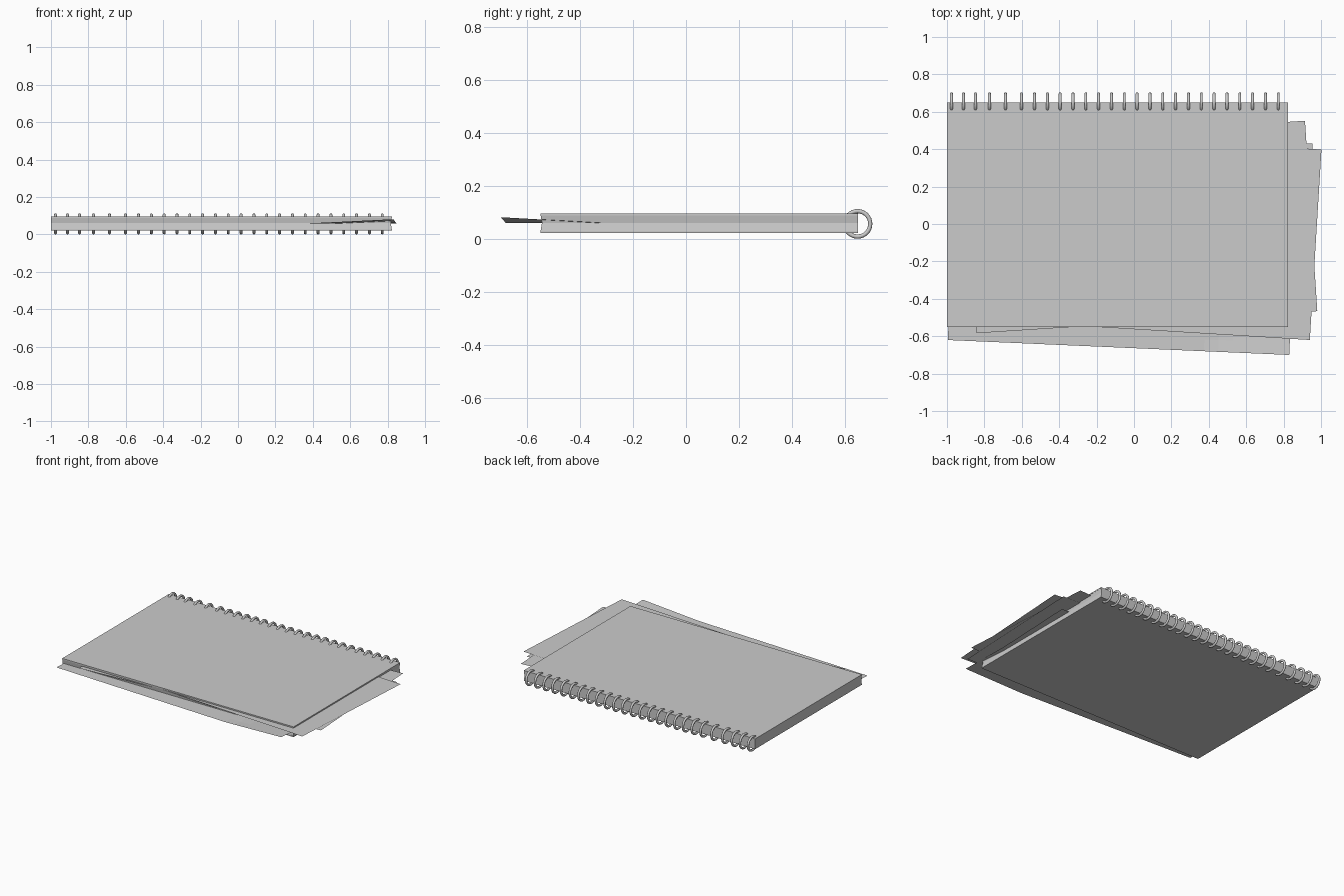
import bpy, bmesh
from math import radians, pi
from mathutils import Matrix, Vector

if "Cube" in bpy.data.objects:
    bpy.data.objects.remove(bpy.data.objects["Cube"])

X0, X1, Y0, Y1 = -1.0, 0.823, -0.55, 0.65


def finish(bm, name):
    me = bpy.data.meshes.new(name)
    bm.to_mesh(me)
    bm.free()
    ob = bpy.data.objects.new(name, me)
    bpy.context.collection.objects.link(ob)
    return ob


def slab(name, layers):
    """Stack of rectangles, each (height, inset on the three open sides)."""
    bm = bmesh.new()
    rings = []
    for z, i in layers:
        pts = [(X0, Y0 + i), (X1 - i, Y0 + i), (X1 - i, Y1), (X0, Y1)]
        rings.append([bm.verts.new((x, y, z)) for x, y in pts])
    bm.faces.new(rings[0][::-1])
    bm.faces.new(rings[-1])
    for a, b in zip(rings, rings[1:]):
        for k in range(4):
            n = (k + 1) % 4
            bm.faces.new((a[k], a[n], b[n], b[k]))
    return finish(bm, name)


# Covers and the bound page block with slightly hollow edges
slab("back_cover", [(0.022, 0), (0.030, 0)])
slab("page_block", [(0.030, 0.001), (0.060, 0.006), (0.087, 0.001)])
slab("front_cover", [(0.087, 0), (0.095, 0)])


# Loose sheets, each placed by its lower right corner
def sheet(name, corner, angle, z, curl=0.0):
    w, h = 1.827, 1.02
    bm = bmesh.new()
    bmesh.ops.create_grid(bm, x_segments=24, y_segments=16, size=0.5)
    for v in bm.verts:
        x, y = (v.co.x - 0.5) * w, (v.co.y + 0.5) * h
        t = max(0.0, 1 + x / 0.45 - y / 0.4)
        v.co = (x, y, curl * t)
    m = Matrix.Translation(Vector((*corner, z))) @ Matrix.Rotation(radians(angle), 4, 'Z')
    bm.transform(m)
    return finish(bm, name)


sheet("loose_sheet_bottom", (0.83, -0.70), -2.5, 0.059, 0.022)
sheet("loose_sheet_lower", (0.91, -0.59), -2.5, 0.075)
sheet("loose_sheet_upper", (0.98, -0.466), 3.7, 0.080)
sheet("loose_sheet_top", (0.94, -0.62), -3.5, 0.085)

# Binding rings, with slightly uneven spacing at the left end
ring_x = [-0.976, -0.912, -0.848, -0.773, -0.687, -0.602]
ring_x += [-0.532 + k * 0.0686 for k in range(20)]
for x in ring_x:
    bpy.ops.mesh.primitive_torus_add(
        location=(x, 0.648, 0.056), rotation=(0, pi / 2, 0),
        major_segments=32, minor_segments=10, major_radius=0.048, minor_radius=0.008)
    bpy.context.object.name = "binding_ring"
    bpy.ops.object.shade_smooth()
